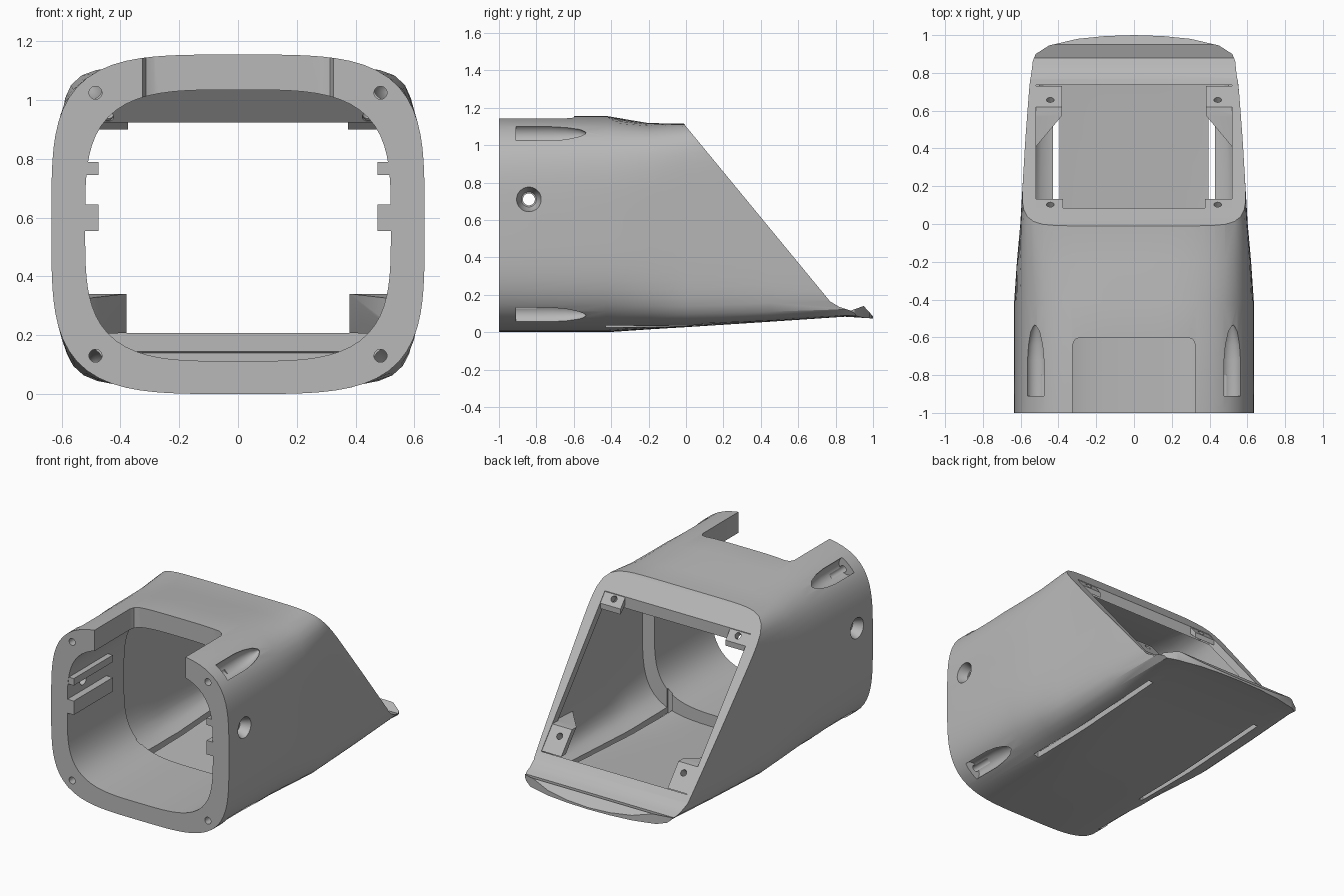
import bpy, bmesh, math
from mathutils import Vector

if "Cube" in bpy.data.objects:
    bpy.data.objects.remove(bpy.data.objects["Cube"], do_unlink=True)

grey = bpy.data.materials.new("light grey plastic")
grey.use_nodes = True
colour = (0.48, 0.48, 0.48, 1)
grey.diffuse_color = colour
grey.node_tree.nodes["Principled BSDF"].inputs["Base Color"].default_value = colour


def finish(name, bm):
    bmesh.ops.recalc_face_normals(bm, faces=bm.faces)
    mesh = bpy.data.meshes.new(name)
    bm.to_mesh(mesh)
    bm.free()
    mesh.materials.append(grey)
    ob = bpy.data.objects.new(name, mesh)
    bpy.context.collection.objects.link(ob)
    return ob


def skin(name, rings):
    """Closed solid through a row of rings with equal point counts."""
    bm = bmesh.new()
    rows = [[bm.verts.new(p) for p in ring] for ring in rings]
    for a, b in zip(rows, rows[1:]):
        for i in range(len(a)):
            j = (i + 1) % len(a)
            bm.faces.new((a[i], a[j], b[j], b[i]))
    bm.faces.new(rows[0])
    bm.faces.new(rows[-1])
    return finish(name, bm)


def squircle(y, half, low, high, n_low, n_high, count=96):
    """Rounded-square ring, squarer for larger n."""
    ring = []
    for i in range(count):
        t = 2 * math.pi * (i + 0.5) / count
        c, s = math.cos(t), math.sin(t)
        n = n_high if s > 0 else n_low
        r = (abs(c) ** n + abs(s) ** n) ** (-1 / n)
        ring.append((half * r * c, y, (low + high) / 2 + (high - low) / 2 * r * s))
    return ring


def lathe(name, origin, axis, profile, count=32):
    """Turned solid; profile holds (distance, radius) pairs."""
    turn = Vector(axis).to_track_quat('Z', 'Y')
    rings = []
    for d, r in profile:
        rings.append([Vector(origin) + turn @ Vector((r * math.cos(a), r * math.sin(a), d))
                      for a in (2 * math.pi * i / count for i in range(count))])
    return skin(name, rings)


def side_prism(name, outline):
    return skin(name, [[(x, y, z) for y, z in outline] for x in (-1, 1)])


def box(name, x0, x1, y0, y1, z0, z1):
    return skin(name, [[(x0, y0, z), (x1, y0, z), (x1, y1, z), (x0, y1, z)] for z in (z0, z1)])


def hull(name, points):
    bm = bmesh.new()
    for p in points:
        bm.verts.new(p)
    bmesh.ops.convex_hull(bm, input=bm.verts)
    return finish(name, bm)


def combine(target, other, operation):
    mod = target.modifiers.new(operation.lower(), 'BOOLEAN')
    mod.object, mod.operation, mod.solver = other, operation, 'EXACT'
    bpy.context.view_layer.objects.active = target
    bpy.ops.object.modifier_apply(modifier=mod.name)
    bpy.data.objects.remove(other, do_unlink=True)


def cut(other):
    combine(housing, other, 'DIFFERENCE')


def add(other):
    combine(housing, other, 'UNION')


# Outer shell: rounded tube that turns squarer and narrower to the rear
sections = [(-1, .635, 0, 1.155, 3.9, 3.9), (-.42, .635, 0, 1.155, 3.9, 3.9),
            (-.2, .62, .015, 1.118, 5, 5.5), (0, .602, .027, 1.115, 7, 8),
            (.45, .575, .056, 1.115, 10, 8), (.85, .545, .083, 1.115, 18, 8),
            (1.02, .545, .072, 1.115, 18, 8)]
housing = skin("housing", [squircle(*s) for s in sections])

# Sloped rear face with a small lip, and the bowed rear edge
combine(housing, side_prism("slope", [
    (-1.1, -.1), (1.1, -.1), (1.1, .03), (1, .085), (.95, .14), (.88, .115), (.82, .135),
    (.77, .165), (0, 1.1), (-.02, 1.13), (-.02, 1.3), (-1.1, 1.3)]), 'INTERSECT')
bow = [(.7, .8), (.546, .84), (.52, .9), (.45, .945), (.3, .98), (.15, .995)]
plan = [(.7, -1.1)] + bow + [(0, 1)] + [(-x, y) for x, y in reversed(bow)] + [(-.7, -1.1)]
combine(housing, skin("rear_edge", [[(x, y, z) for x, y in plan] for z in (-.2, 1.4)]), 'INTERSECT')

# Rear cavity, kept behind the sloped frame
cavity = skin("cavity", [squircle(max(y, -.45), half - .03, low + .035, high - .065, n, m)
                         for y, half, low, high, n, m in sections[1:]])
combine(cavity, side_prism("cavity_limit", [
    (-.45, -.1), (.74, -.1), (.74, .14), (.71, .165), (-.06, 1.1), (-.06, 1.3), (-.45, 1.3)]),
    'INTERSECT')
cut(cavity)

# Front bore, sloped opening and top notch
cut(skin("bore", [squircle(y, .52, .112, 1.035, 3.6, 3.6) for y in (-1.1, -.38)]))
cut(box("opening", -.52, .52, .085, .735, .14, 1.3))
notch = [(.325, -1.1), (.325, -.64), (.313, -.612), (.285, -.6)]
notch += [(-x, y) for x, y in reversed(notch)]
cut(skin("notch", [[(x, y, z) for x, y in notch] for z in (.9, 1.3)]))

for side in (-1, 1):
    # Guide ribs inside the front ring
    for low, high in ((.555, .645), (.745, .79)):
        add(box("rib", side * .475, side * .56, -.998, -.6, low, high))

    # Lower screw tab with its gusset running along the wall
    tab = [(.62, .341), (.73, .208), (.685, .208), (.575, .341)]
    points = [(side * x, y, z) for x in (.38, .54) for y, z in tab]
    points += [(side * .56, .36, z) for z in (.2, .32)]
    add(hull("lower_tab", points))

    # Upper screw tab
    tab = [(.06, 1.023), (.132, .935), (.132, .9), (.04, .99)]
    add(hull("upper_tab", [(side * x, y, z) for x in (.375, .54) for y, z in tab]))

    # Screw holes square to the slope
    for y in (.105, .66):
        cut(lathe("tab_hole", (side * .443, y, 1.1 - 1.214 * y), (0, .772, .636),
                  [(-.1, .02), (.05, .02)], 20))

    # Long floor slots
    cut(box("floor_slot", side * .395, side * .43, -.43, .65, -.1, .2))

    # Corner screw pockets and the holes leading into them
    for pocket_z, hole_z in ((1.055, 1.025), (.1, .13)):
        cut(lathe("pocket", (side * .515, 0, pocket_z), (0, 1, 0),
                  [(-.91, .058), (-.72, .058), (-.64, .05), (-.57, .033), (-.52, .006)]))
        cut(lathe("front_hole", (side * .485, 0, hole_z), (0, 1, 0),
                  [(-1.1, .022), (-.8, .022)], 24))

    # Countersunk side hole
    cut(lathe("side_hole", (0, -.84, .71), (side, 0, 0),
              [(.4, .032), (.575, .032), (.576, .04), (.632, .066), (.7, .066)]))

# Shading: smooth shell, sharp cut edges
bpy.ops.object.select_all(action='DESELECT')
housing.select_set(True)
bpy.context.view_layer.objects.active = housing
bpy.ops.object.shade_smooth_by_angle(angle=math.radians(25))
